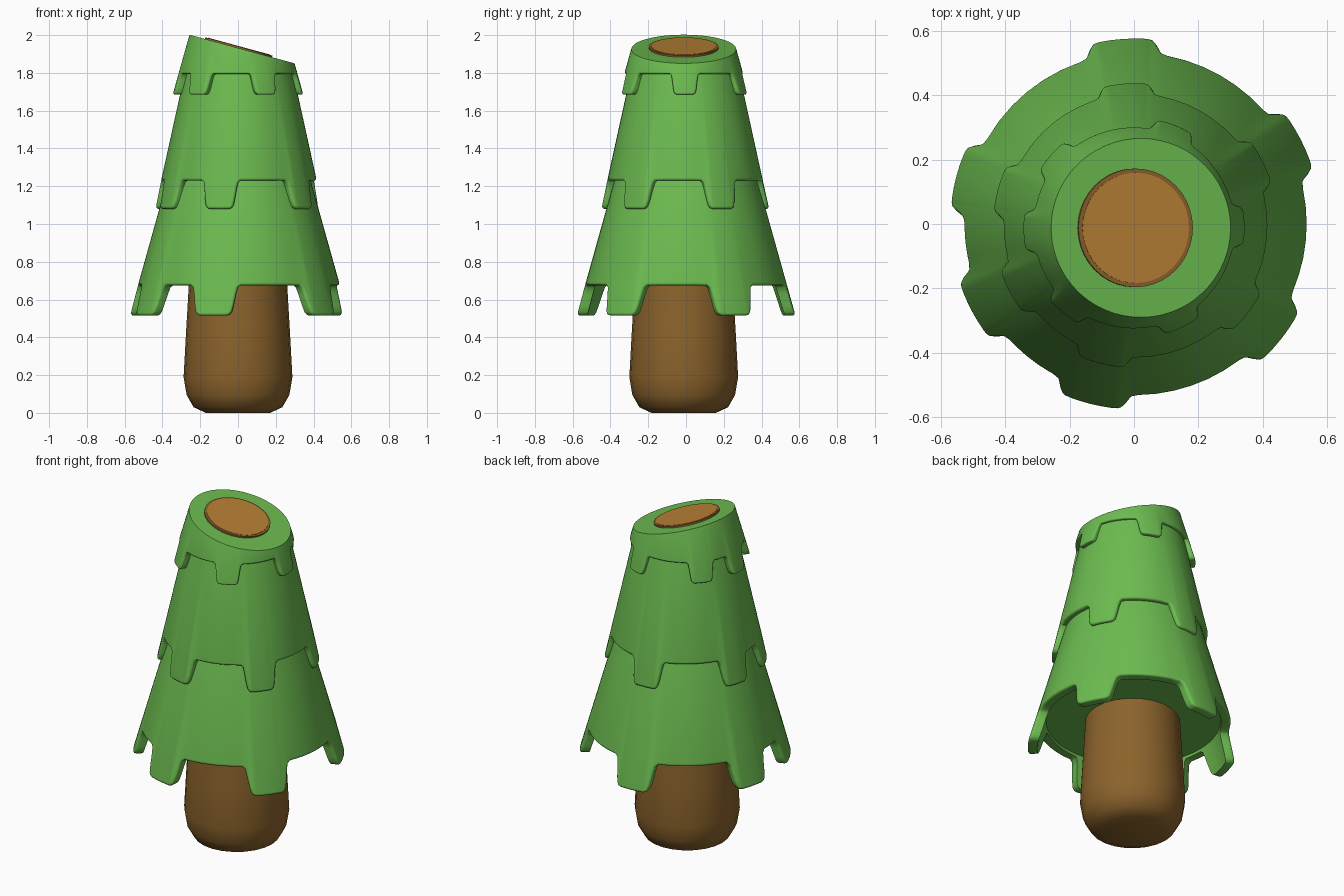
import bpy, bmesh, math
from mathutils import Vector

if "Cube" in bpy.data.objects:
    bpy.data.objects.remove(bpy.data.objects["Cube"])


def material(name, rgb):
    m = bpy.data.materials.new(name)
    m.diffuse_color = (*rgb, 1)
    m.use_nodes = True
    m.node_tree.nodes["Principled BSDF"].inputs["Base Color"].default_value = m.diffuse_color
    return m


GREEN = material("needles", (0.15, 0.50, 0.08))
BARK = material("bark", (0.26, 0.125, 0.025))
WOOD = material("cut_wood", (0.48, 0.22, 0.035))


def make_object(name, rings, mat, loc=(0, 0, 0), angle=40):
    """Skin a stack of equal-length closed rings and cap both ends."""
    bm = bmesh.new()
    loops = [[bm.verts.new(p) for p in ring] for ring in rings]
    n = len(loops[0])
    for a, b in zip(loops, loops[1:]):
        for i in range(n):
            j = (i + 1) % n
            bm.faces.new((a[i], a[j], b[j], b[i]))
    bm.faces.new(loops[0])
    bm.faces.new(loops[-1])
    bmesh.ops.recalc_face_normals(bm, faces=bm.faces)
    me = bpy.data.meshes.new(name)
    bm.to_mesh(me)
    bm.free()
    me.materials.append(mat)
    ob = bpy.data.objects.new(name, me)
    ob.location = loc
    bpy.context.collection.objects.link(ob)
    bpy.ops.object.select_all(action='DESELECT')
    ob.select_set(True)
    bpy.context.view_layer.objects.active = ob
    bpy.ops.object.shade_smooth_by_angle(angle=math.radians(angle))
    return ob


# Hem outline: six drooping teeth (degrees) with rounded trapezoid shape
TEETH = [27, 94, 165, 208, 256, 322]
HALF = [(15, 0), (13.4, 0.07), (12.3, 0.3), (11, 0.68), (10.1, 0.88),
        (8.8, 0.97), (7, 1.0), (3.5, 1.0)]
TOOTH = [(-a, d) for a, d in HALF] + [(0, 1.0)] + [(a, d) for a, d in HALF[::-1]]


def hem(turn):
    pts = []
    for k, c in enumerate(TEETH):
        pts += [(c + a, d) for a, d in TOOTH]
        start = c + 15
        end = TEETH[(k + 1) % 6] + (360 if k == 5 else 0) - 15
        pts += [(start + (end - start) * i / 6, 0.0) for i in range(1, 6)]
    return [(math.radians(a + turn), d) for a, d in pts]


def tier(name, hem_z, hem_r, slope, depth, thick, top_z, tilt=0, turn=0, loc=(0, 0, 0)):
    """Cone skirt with a toothed, rounded hem and an optionally slanted top."""
    outline = [(a, hem_z - d * depth) for a, d in hem(turn)]
    n = len(outline)
    bev = depth * 0.1

    def radius(z):
        return hem_r - slope * (z - hem_z)

    def point(a, z, inset=0):
        r = radius(z) - inset
        return (r * math.cos(a), r * math.sin(a), z)

    def hem_ring(offset, inset):
        ring = []
        for i, (a, z) in enumerate(outline):
            (a0, z0), (a1, z1) = outline[i - 1], outline[(i + 1) % n]
            ds = ((a1 - a0) % math.tau) * hem_r
            nrm = Vector((-(z1 - z0), ds)).normalized()
            ring.append(point(a + nrm.x * offset / hem_r, z + nrm.y * offset, inset))
        return ring

    top = []
    for a, _ in outline:
        z = top_z
        for _ in range(12):
            z = top_z - tilt * radius(z) * math.cos(a)
        top.append(point(a, z))
    rings = [top]
    for k in range(4):
        t = k * math.pi / 6
        rings.append(hem_ring(bev * (1 - math.sin(t)), bev * (1 - math.cos(t))))
    rings.append(hem_ring(0, thick))
    rings.append([point(a, hem_z + 0.015, thick) for a, _ in outline])
    return make_object(name, rings, GREEN, loc)


tier("lower_branches", 0.675, 0.535, 0.28, 0.16, 0.055, 1.27, loc=(0.005, 0, 0))
tier("middle_branches", 1.23, 0.412, 0.22, 0.15, 0.045, 1.83, loc=(0.005, -0.005, 0))
tier("upper_branches", 1.795, 0.315, 0.28, 0.11, 0.04, 1.932, tilt=0.2727,
     turn=-26, loc=(0, -0.012, 0))


def circle(r, z, n):
    return [(r * math.cos(math.tau * i / n), r * math.sin(math.tau * i / n), z)
            for i in range(n)]


# Trunk with rounded foot
PROFILE = [(0.17, 0), (0.235, 0.03), (0.272, 0.095), (0.288, 0.19),
           (0.275, 0.43), (0.258, 0.72)]
make_object("trunk", [circle(r, z, 24) for r, z in PROFILE], BARK, (0, -0.012, 0), 50)

# Slanted cut at the top: bark ring and lighter wood face
tilt = math.atan(0.2727)
for name, r, z0, z1, mat in (("cut_bark_ring", 0.184, -0.03, 0.008, BARK),
                             ("cut_wood_face", 0.171, -0.02, 0.010, WOOD)):
    ob = make_object(name, [circle(r, z0, 40), circle(r, z1, 40)], mat, (0.003, -0.012, 1.932))
    ob.rotation_euler = (0, tilt, 0)
